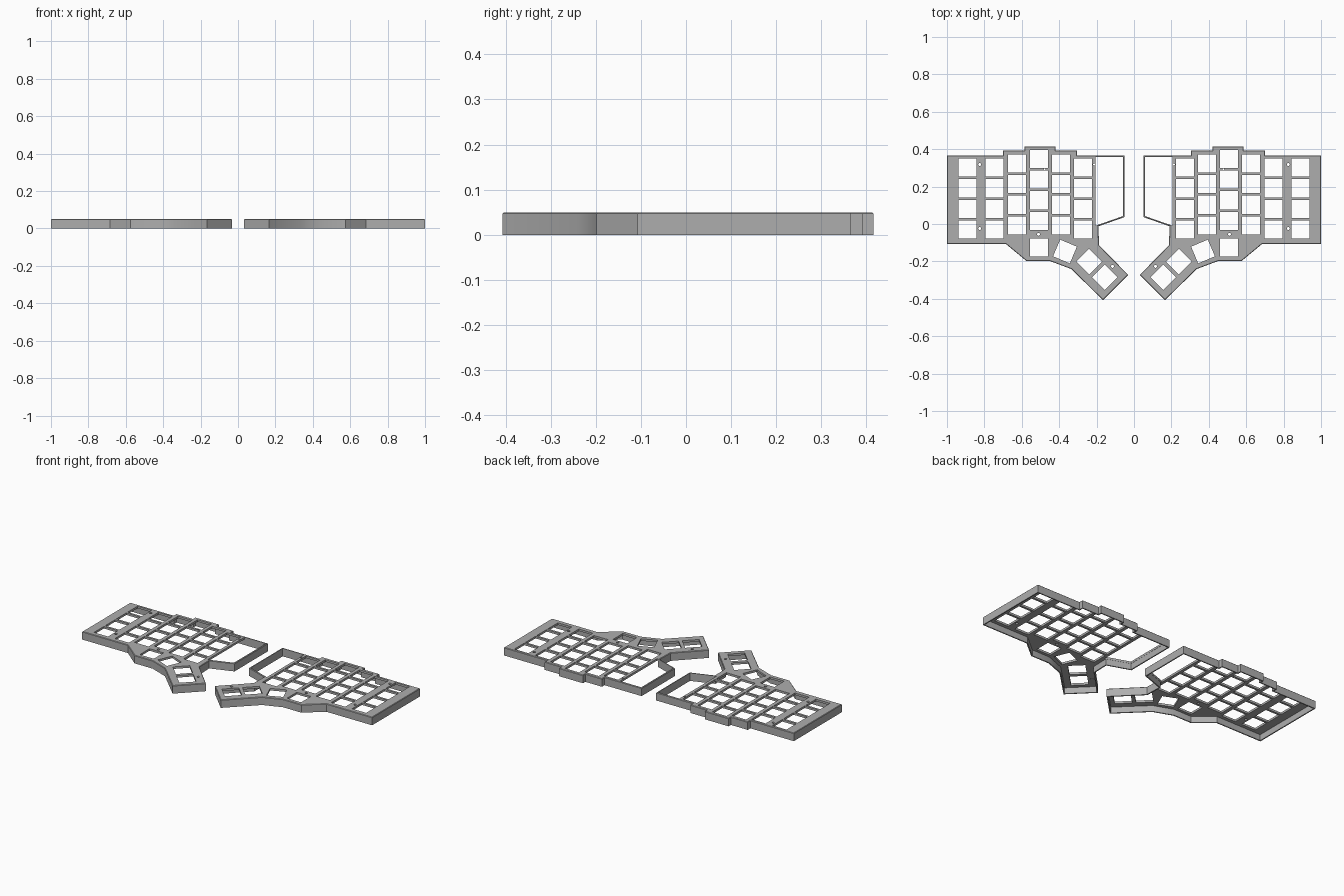
import bpy, bmesh, math
from mathutils import Vector, Matrix

if "Cube" in bpy.data.objects:
    bpy.data.objects.remove(bpy.data.objects["Cube"], do_unlink=True)

HEIGHT, PLATE, WALL, CHAMFER = 0.05, 0.013, 0.007, 0.003
KEY, PITCH = 0.097, 0.1106

grey = bpy.data.materials.new("case grey")
grey.use_nodes = True
colour = (0.42, 0.42, 0.42, 1)
grey.diffuse_color = colour
grey.node_tree.nodes["Principled BSDF"].inputs["Base Color"].default_value = colour

# Case outline, counter-clockwise
outline = [(1, .366), (.70, .366), (.70, .392), (.585, .392), (.585, .415),
           (.42, .415), (.42, .392), (.305, .392), (.305, .366), (.05, .366),
           (.05, .037), (.19, -.012), (.187, -.113), (.031, -.272), (.166, -.407),
           (.335, -.241), (.45, -.198), (.575, -.198), (.685, -.107), (1, -.107)]
# Open bay beside the key field
bay = [(.213, .366), (.05, .366), (.05, .037), (.213, -.02)]
# Key columns: x and the height of the top row
columns = [(.89, .302), (.746, .302), (.626, .324), (.508, .348), (.39, .324), (.272, .302)]
# Thumb keys: x, y, turn
thumb_keys = [(.508, -.125, 0), (.369, -.147, 23), (.24, -.201, 45), (.157, -.285, 45)]
# Screw holes: x, y, radius
screws = [(.825, .318, .008), (.825, -.024, .008), (.478, .2927, .005),
          (.213, .318, .006), (.51, -.055, .008), (.115, -.227, .008)]


def inset(points, distance):
    """Move every side of a polygon inward by a distance."""
    pts = [Vector(p) for p in points]
    result = []
    for i, p in enumerate(pts):
        a = (p - pts[i - 1]).normalized()
        b = (pts[(i + 1) % len(pts)] - p).normalized()
        na, nb = Vector((-a.y, a.x)), Vector((-b.y, b.x))
        result.append(p + (na + nb) * distance / (1 + na.dot(nb)))
    return result


def polygon(x, y, radius, sides, turn):
    return [Vector((x + radius * math.cos(turn + i * math.tau / sides),
                    y + radius * math.sin(turn + i * math.tau / sides)))
            for i in range(sides)]


def ring(bm, points, z):
    verts = [bm.verts.new((p[0], p[1], z)) for p in points]
    for i, v in enumerate(verts):
        bm.edges.new((verts[i - 1], v))
    return verts


def bridge(bm, a, b):
    for i in range(len(a)):
        bm.faces.new((a[i - 1], a[i], b[i], b[i - 1]))


def fill(bm, rings):
    edges = [bm.edges.get((r[i - 1], r[i])) for r in rings for i in range(len(r))]
    bmesh.ops.triangle_fill(bm, edges=edges, use_beauty=True, use_dissolve=False)


def openings():
    holes = [inset(bay, WALL + 0.001)]
    keys = [(x, y - row * PITCH, 0) for x, y in columns for row in range(4)]
    for x, y, turn in keys + thumb_keys:
        holes.append(polygon(x, y, KEY / math.sqrt(2), 4, math.radians(45 + turn)))
    for x, y, r in screws:
        holes.append(polygon(x, y, r, 16, 0))
    return holes


def build_half(name, mirrored):
    bm = bmesh.new()
    # Outer wall, rim and inner wall, from the top edge round to the underside
    rings = [ring(bm, inset(outline, CHAMFER), HEIGHT),
             ring(bm, outline, HEIGHT - CHAMFER),
             ring(bm, outline, 0),
             ring(bm, inset(outline, WALL), 0),
             ring(bm, inset(outline, WALL), HEIGHT - PLATE)]
    for a, b in zip(rings, rings[1:]):
        bridge(bm, a, b)
    # Pierced plate
    holes = openings()
    upper = [ring(bm, h, HEIGHT) for h in holes]
    lower = [ring(bm, h, HEIGHT - PLATE) for h in holes]
    fill(bm, [rings[0]] + upper)
    fill(bm, [rings[-1]] + lower)
    for a, b in zip(upper, lower):
        bridge(bm, a, b)
    if mirrored:
        bmesh.ops.transform(bm, matrix=Matrix.Scale(-1, 4, (1, 0, 0)), verts=bm.verts)
    bmesh.ops.recalc_face_normals(bm, faces=bm.faces)
    mesh = bpy.data.meshes.new(name)
    bm.to_mesh(mesh)
    bm.free()
    mesh.materials.append(grey)
    obj = bpy.data.objects.new(name, mesh)
    bpy.context.collection.objects.link(obj)
    bpy.ops.object.select_all(action='DESELECT')
    obj.select_set(True)
    bpy.context.view_layer.objects.active = obj
    bpy.ops.object.shade_smooth_by_angle(angle=math.radians(30))


build_half("left_keyboard_case", False)
build_half("right_keyboard_case", True)
